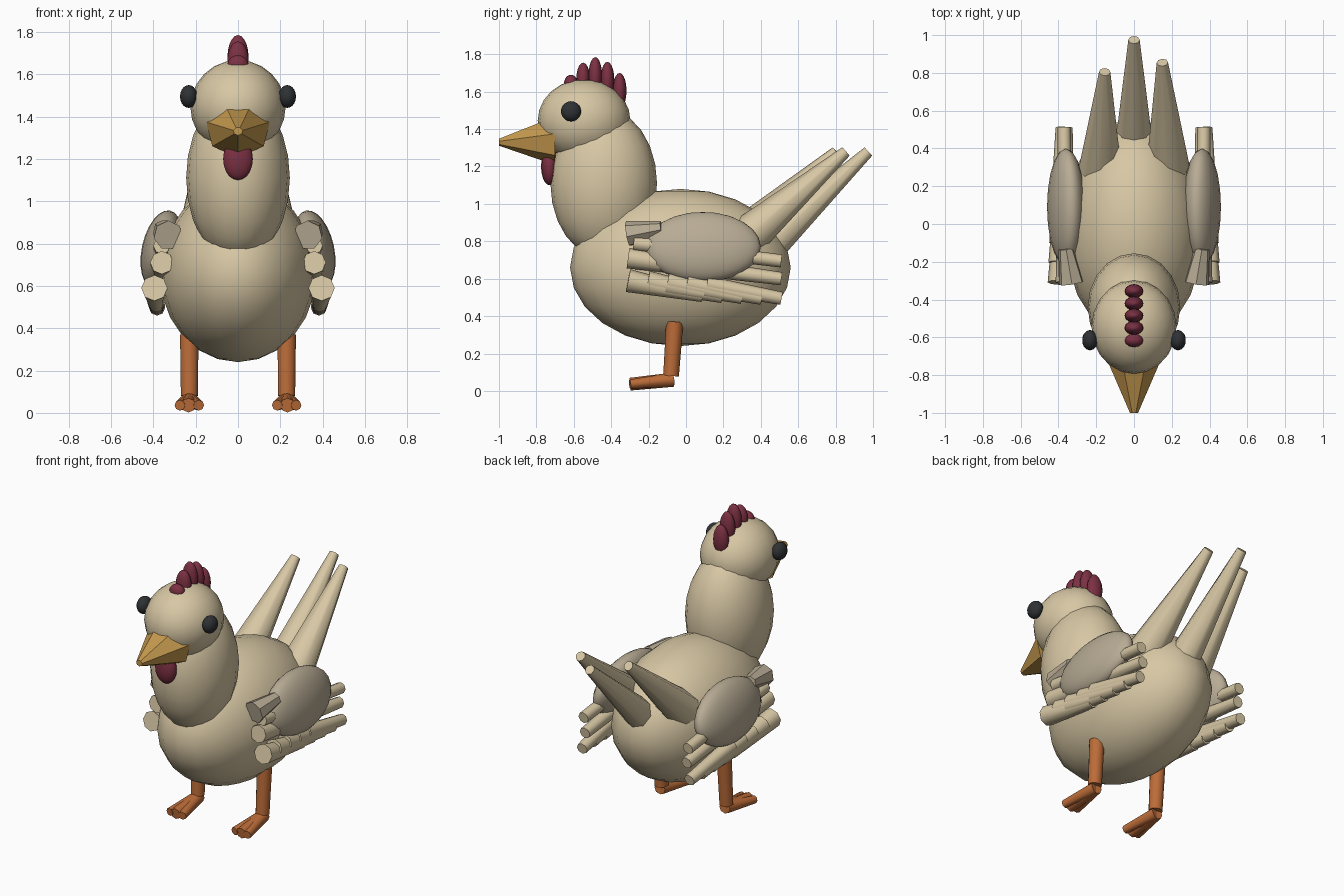
import bpy, math
from mathutils import Vector

if "Cube" in bpy.data.objects:
    bpy.data.objects.remove(bpy.data.objects["Cube"])


def material(name, rgb):
    m = bpy.data.materials.new(name)
    m.diffuse_color = (*rgb, 1)
    m.use_nodes = True
    m.node_tree.nodes["Principled BSDF"].inputs["Base Color"].default_value = m.diffuse_color
    return m


CREAM = material("cream", (0.68, 0.57, 0.37))
TAUPE = material("taupe", (0.48, 0.41, 0.30))
ORANGE = material("leg orange", (0.50, 0.15, 0.04))
GOLD = material("beak gold", (0.56, 0.32, 0.075))
RED = material("comb red", (0.20, 0.03, 0.055))
BLACK = material("eye black", (0.028, 0.031, 0.034))


def ball(name, loc, size, mat, seg=20, rings=12, rot=(0, 0, 0)):
    """Smooth ellipsoid given by centre and half sizes."""
    bpy.ops.mesh.primitive_uv_sphere_add(segments=seg, ring_count=rings, radius=1, location=loc, rotation=rot)
    o = bpy.context.object
    o.name = name
    o.scale = size
    o.data.materials.append(mat)
    bpy.ops.object.shade_smooth()
    return o


def rod(name, a, b, ra, rb, mat, sides=8, smooth=True):
    """Tapered rod from point a to point b."""
    a, b = Vector(a), Vector(b)
    d = b - a
    bpy.ops.mesh.primitive_cone_add(vertices=sides, radius1=ra, radius2=rb, depth=d.length,
                                    location=(a + b) / 2)
    o = bpy.context.object
    o.name = name
    o.rotation_euler = d.to_track_quat('Z', 'Y').to_euler()
    o.data.materials.append(mat)
    if smooth:
        bpy.ops.object.shade_smooth_by_angle(angle=math.radians(50))
    return o


# Body, neck and head
ball("body", (0, -0.03, 0.66), (0.37, 0.59, 0.42), CREAM)
ball("neck", (0, -0.44, 1.11), (0.245, 0.285, 0.40), CREAM)
ball("head", (0, -0.545, 1.445), (0.225, 0.248, 0.222), CREAM)

# Seven-sided beak with a ridge underneath
beak = rod("beak", (0, -0.70, 1.345), (0, -1.0, 1.33), 0.155, 0.022, GOLD, 7, False)
beak.rotation_euler = (math.radians(90), 0, 0)
for v in beak.data.vertices:
    x, y, z = v.co
    v.co = (x, -y * 0.88 - (0.007 if z > 0 else -0.007), z)

# Wattle and comb
ball("wattle", (0, -0.73, 1.20), (0.072, 0.045, 0.10), RED, 14, 10)
for i, (z, h) in enumerate([(1.645, 0.045), (1.665, 0.09), (1.68, 0.105), (1.66, 0.10), (1.605, 0.095)]):
    ball(f"comb_{i + 1}", (0, -0.615 + 0.065 * i, z), (0.05, 0.037, h), RED, 12, 10)

# Tail feathers
rod("tail_middle", (0, 0.38, 0.72), (0, 0.975, 1.28), 0.105, 0.03, CREAM)
rod("tail_right", (0.18, 0.30, 0.80), (0.15, 0.855, 1.28), 0.115, 0.03, CREAM)
rod("tail_left", (-0.18, 0.28, 0.80), (-0.155, 0.805, 1.28), 0.115, 0.03, CREAM)

for s, side in ((1, "right"), (-1, "left")):
    ball(f"eye_{side}", (s * 0.233, -0.615, 1.495), (0.042, 0.054, 0.054), BLACK, 14, 10)

    # Wing with three tiers of feathers
    ball(f"wing_{side}", (s * 0.36, 0.09, 0.77), (0.095, 0.31, 0.19), TAUPE,
         rot=(0, s * math.radians(-12), 0))
    rod(f"shoulder_feather_{side}", (s * 0.33, -0.31, 0.84), (s * 0.36, -0.13, 0.87), 0.07, 0.04, TAUPE, 7)
    rod(f"upper_feather_{side}", (s * 0.36, -0.28, 0.79), (s * 0.37, 0.51, 0.695), 0.04, 0.035, CREAM)
    rod(f"middle_feather_{side}", (s * 0.36, -0.31, 0.71), (s * 0.36, 0.51, 0.60), 0.055, 0.035, CREAM)
    for i in range(5):
        y = -0.31 + 0.105 * i
        z = 0.59 - 0.005 * i
        end = (s * 0.38, 0.51, 0.495) if i == 4 else (s * 0.385, y + 0.40, z - 0.08)
        rod(f"lower_feather_{side}_{i + 1}", (s * 0.395, y, z), end, 0.062 - 0.004 * i, 0.035, CREAM)

    # Leg and three toes
    rod(f"leg_{side}", (s * 0.23, -0.06, 0.37), (s * 0.23, -0.08, 0.08), 0.046, 0.042, ORANGE, 10)
    for j, (dx, r) in enumerate([(-0.045, 0.025), (0.004, 0.034), (0.045, 0.025)]):
        rod(f"toe_{side}_{j + 1}", (s * 0.23, -0.07, 0.06), (s * (0.23 + dx), -0.30, 0.036),
            0.038, r, ORANGE)
